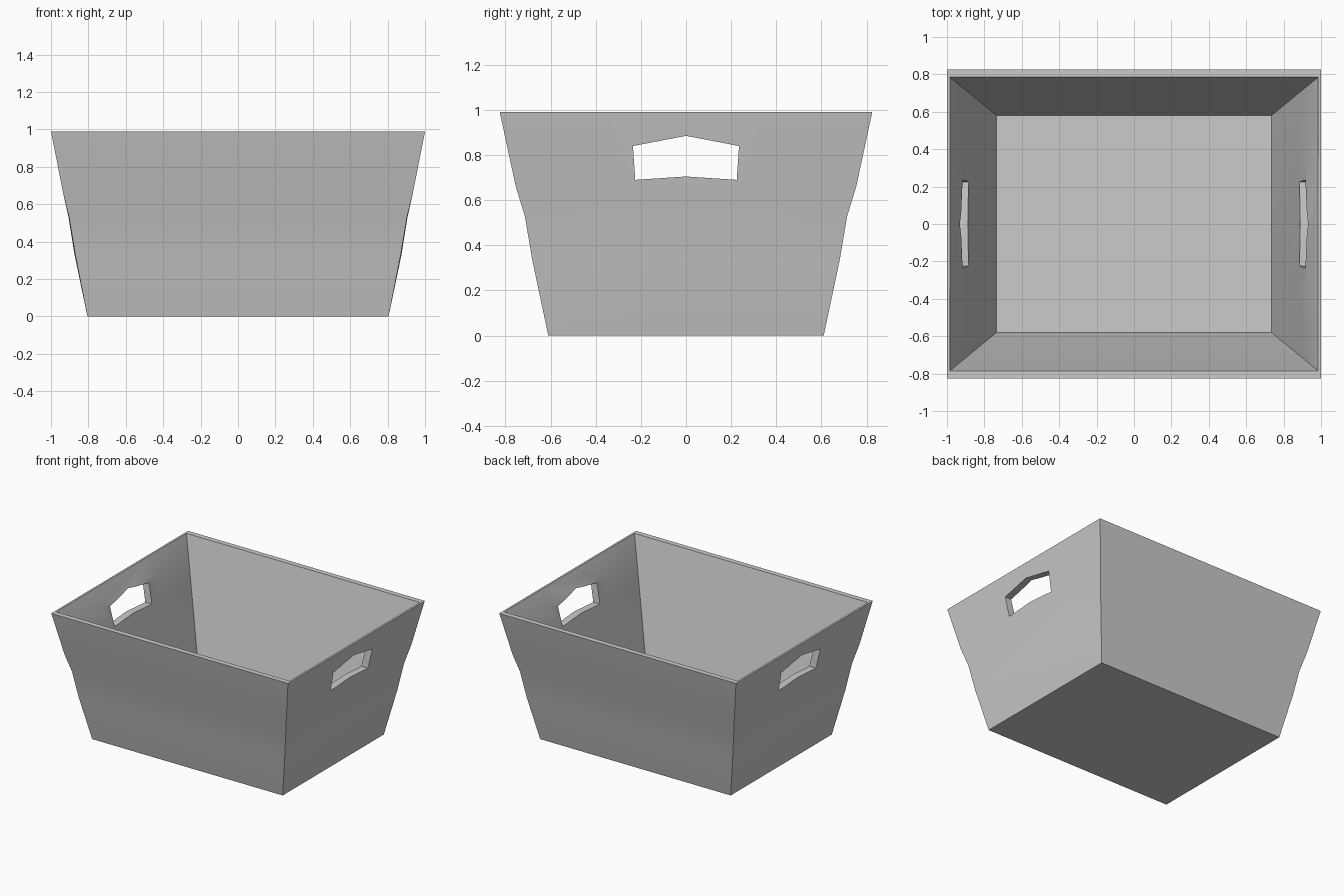
import bpy, bmesh, math

cube = bpy.data.objects.get("Cube")
if cube:
    bpy.data.objects.remove(cube)

grey = bpy.data.materials.new("plain_grey")
grey.use_nodes = True
COLOUR = (0.6, 0.6, 0.6, 1)
grey.diffuse_color = COLOUR
grey.node_tree.nodes["Principled BSDF"].inputs["Base Color"].default_value = COLOUR


def make_object(name, bm):
    bmesh.ops.recalc_face_normals(bm, faces=bm.faces)
    mesh = bpy.data.meshes.new(name)
    bm.to_mesh(mesh)
    bm.free()
    mesh.materials.append(grey)
    obj = bpy.data.objects.new(name, mesh)
    bpy.context.collection.objects.link(obj)
    return obj


def ring(bm, x, y, z, bulge):
    """Rectangle whose short sides may swell along x between the corners."""
    grip = 0.33
    points = [(-x, -y), (x, -y), (x + bulge, -grip), (x + bulge, grip),
              (x, y), (-x, y), (-x - bulge, grip), (-x - bulge, -grip)]
    return [bm.verts.new((px, py, z)) for px, py in points]


# Tapered tub: up the outside, over the rim, down the inside
sections = [
    (0.805, 0.61, 0, 0),
    (0.87, 0.68, 0.33, 0.004),
    (0.903, 0.714, 0.53, 0.003),
    (0.935, 0.754, 0.66, 0),
    (1.0, 0.825, 0.99, 0),
    (0.985, 0.785, 0.99, 0),
    (0.953, 0.759, 0.87, -0.03),
    (0.905, 0.72, 0.69, -0.02),
    (0.735, 0.58, 0.05, 0),
]
bm = bmesh.new()
rings = [ring(bm, *s) for s in sections]
for low, high in zip(rings, rings[1:]):
    for i in range(len(low)):
        j = (i + 1) % len(low)
        bm.faces.new((low[i], low[j], high[j], high[i]))
bm.faces.new(rings[0])
bm.faces.new(rings[-1])
basket = make_object("basket", bm)

# Handle holes: one peaked prism through both short sides
outline = [(-0.225, 0.69), (0, 0.705), (0.225, 0.69),
           (0.235, 0.84), (0, 0.885), (-0.235, 0.84)]
bm = bmesh.new()
ends = [[bm.verts.new((x, y, z)) for y, z in outline] for x in (-1.2, 1.2)]
for end in ends:
    bm.faces.new(end)
for i in range(len(outline)):
    j = (i + 1) % len(outline)
    bm.faces.new((ends[0][i], ends[0][j], ends[1][j], ends[1][i]))
cutter = make_object("handle_cutter", bm)
cutter.hide_render = True
cutter.hide_viewport = True

cut = basket.modifiers.new("handle_holes", "BOOLEAN")
cut.operation = "DIFFERENCE"
cut.solver = "EXACT"
cut.object = cutter

# Bake the holes, then smooth the walls while keeping corners sharp
bpy.ops.object.select_all(action="DESELECT")
basket.select_set(True)
bpy.context.view_layer.objects.active = basket
bpy.ops.object.modifier_apply(modifier=cut.name)
bpy.data.objects.remove(cutter)
bpy.ops.object.shade_smooth_by_angle(angle=math.radians(30))
